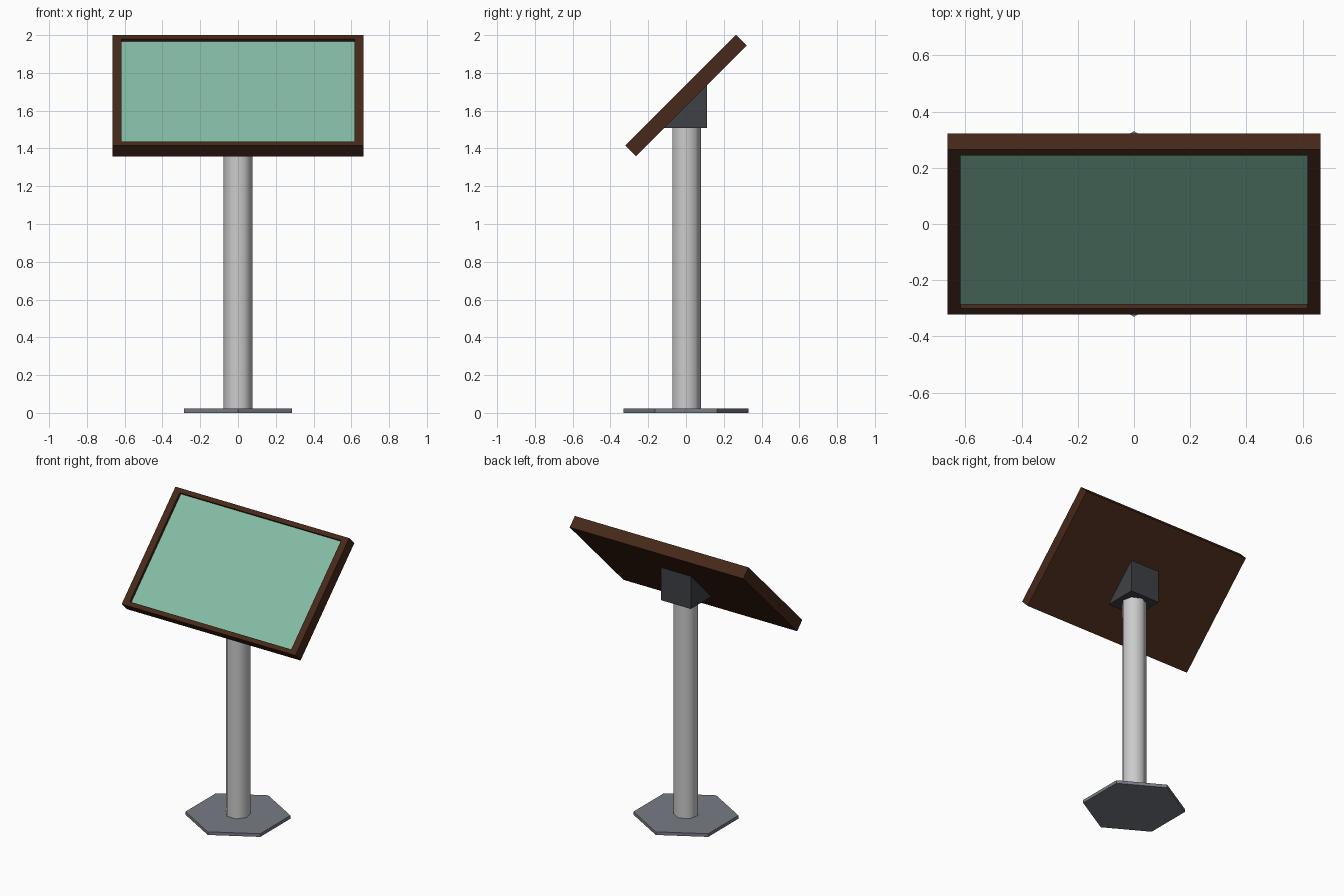
import bpy, bmesh, math
from mathutils import Matrix

if "Cube" in bpy.data.objects:
    bpy.data.objects.remove(bpy.data.objects["Cube"])


def paint(obj, name, color):
    mat = bpy.data.materials.new(name)
    mat.diffuse_color = (*color, 1)
    mat.use_nodes = True
    mat.node_tree.nodes["Principled BSDF"].inputs["Base Color"].default_value = mat.diffuse_color
    obj.data.materials.append(mat)


def prism(name, sides, radius, z0, z1):
    # first corner points to +y
    bpy.ops.mesh.primitive_cylinder_add(vertices=sides, radius=radius, depth=z1 - z0,
                                        location=(0, 0, (z0 + z1) / 2))
    obj = bpy.context.object
    obj.name = name
    return obj


def from_bmesh(name, bm):
    bmesh.ops.recalc_face_normals(bm, faces=bm.faces)
    mesh = bpy.data.meshes.new(name)
    bm.to_mesh(mesh)
    bm.free()
    obj = bpy.data.objects.new(name, mesh)
    bpy.context.collection.objects.link(obj)
    return obj


# hexagonal foot plate
foot = prism("foot_plate", 6, 0.33, 0, 0.022)
paint(foot, "steel", (0.19, 0.2, 0.24))

# seven-sided post with smooth sides
post = prism("post", 7, 0.08, 0.02, 1.512)
bpy.ops.object.shade_smooth_by_angle(angle=math.radians(58))

# wedge bracket: triangular side profile extruded along x
bm = bmesh.new()
profile = [(-0.12, 1.508), (0.11, 1.508), (0.11, 1.741)]
face = bm.faces.new([bm.verts.new((-0.114, y, z)) for y, z in profile])
ext = bmesh.ops.extrude_face_region(bm, geom=[face])
bmesh.ops.translate(bm, vec=(0.228, 0, 0),
                    verts=[g for g in ext["geom"] if isinstance(g, bmesh.types.BMVert)])
bracket = from_bmesh("bracket", bm)
paint(bracket, "dark_steel", (0.05, 0.053, 0.062))

# tilted sign panel: box with an inset, recessed display face
W, L, T = 0.664, 0.415, 0.04
bm = bmesh.new()
bmesh.ops.create_cube(bm, size=2, matrix=Matrix.Diagonal((W, L, T, 1)))
top = max(bm.faces, key=lambda f: f.calc_center_median().z)
bmesh.ops.inset_individual(bm, faces=[top], thickness=0.03)
for v in top.verts:
    v.co.x = math.copysign(0.617, v.co.x)
    v.co.y = math.copysign(0.385, v.co.y)
# zero-thickness second inset pushed down makes the recess walls
bmesh.ops.inset_individual(bm, faces=[top], thickness=0)
for v in top.verts:
    v.co.z -= 0.02
top.material_index = 1
panel = from_bmesh("sign_panel", bm)
panel.location = (0, 0, 1.68)
panel.rotation_euler = (math.radians(45), 0, 0)
paint(panel, "dark_wood", (0.062, 0.021, 0.010))
paint(panel, "display_green", (0.23, 0.5, 0.375))
